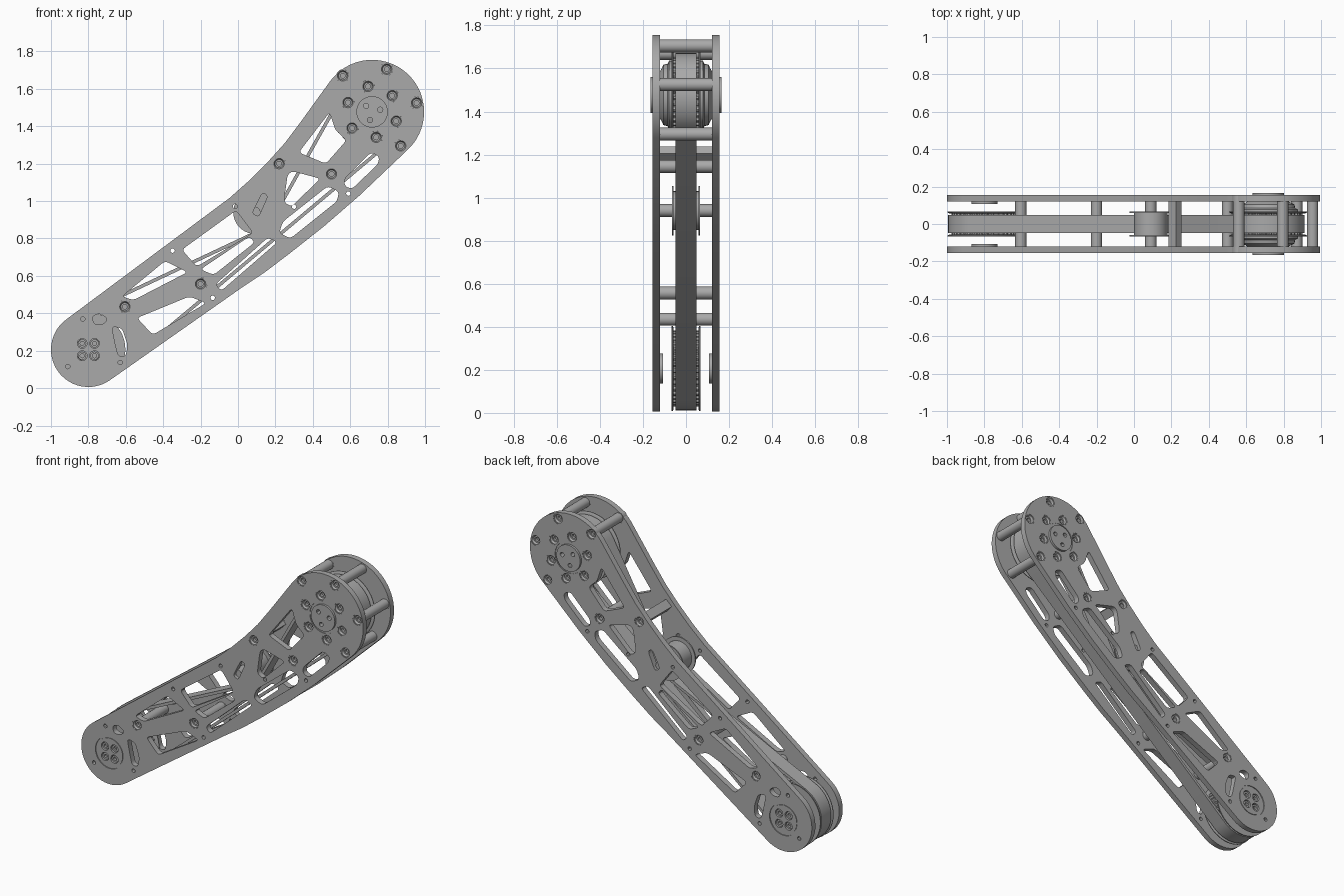
import bpy, bmesh
from math import cos, sin, pi, radians
from mathutils import Vector
from mathutils.geometry import delaunay_2d_cdt

cube = bpy.data.objects.get("Cube")
if cube:
    bpy.data.objects.remove(cube)

grey = bpy.data.materials.new("plain grey")
grey.use_nodes = True
grey.diffuse_color = (0.4, 0.4, 0.4, 1)
grey.node_tree.nodes["Principled BSDF"].inputs["Base Color"].default_value = (0.4, 0.4, 0.4, 1)


def add(name, bm):
    """Turn a bmesh into a grey object with crisp smooth shading."""
    bmesh.ops.recalc_face_normals(bm, faces=bm.faces)
    mesh = bpy.data.meshes.new(name)
    bm.to_mesh(mesh)
    bm.free()
    mesh.materials.append(grey)
    ob = bpy.data.objects.new(name, mesh)
    bpy.context.collection.objects.link(ob)
    bpy.ops.object.select_all(action='DESELECT')
    ob.select_set(True)
    bpy.context.view_layer.objects.active = ob
    bpy.ops.object.shade_smooth_by_angle(angle=radians(30))


def arc(c, r, a, b, n=24):
    """Points on an arc in the xz plane, angles in degrees."""
    return [(c[0] + r * cos(radians(a + (b - a) * i / n)),
             c[1] + r * sin(radians(a + (b - a) * i / n))) for i in range(n + 1)]


def circle(c, r, n=24):
    return arc(c, r, 0, 360, n)[:-1]


def polar(c, r, a):
    return arc(c, r, a, a, 1)[0]


def rounded(points, r=0.022):
    """Polygon with softened corners."""
    out = []
    pts = [Vector(p) for p in points]
    for i, p in enumerate(pts):
        ends = []
        for q in (pts[i - 1], pts[(i + 1) % len(pts)]):
            d = q - p
            ends.append(p + d.normalized() * min(r, d.length * 0.45))
        for k in range(5):
            t = k / 4
            out.append(ends[0] * (1 - t) ** 2 + p * 2 * t * (1 - t) + ends[1] * t * t)
    return out


def inside(x, z, loops):
    """Even-odd test of a point against all loops."""
    odd = False
    for loop in loops:
        for (ax, az), (bx, bz) in zip(loop, loop[1:] + loop[:1]):
            if (az > z) != (bz > z) and x < ax + (z - az) * (bx - ax) / (bz - az):
                odd = not odd
    return odd


def sheet(name, loops, y0, y1):
    """Flat part between two y positions; loops after the first are holes."""
    points, edges = [], []
    for loop in loops:
        start, n = len(points), len(loop)
        points += [Vector(p) for p in loop]
        edges += [(start + i, start + (i + 1) % n) for i in range(n)]
    verts, _, tris, *_ = delaunay_2d_cdt(points, edges, [], 0, 1e-6)
    bm = bmesh.new()
    bv = [bm.verts.new((v.x, y0, v.y)) for v in verts]
    for tri in tris:
        mid = sum((verts[i] for i in tri), Vector((0, 0))) / len(tri)
        if inside(mid.x, mid.y, loops):
            bm.faces.new([bv[i] for i in tri])
    grown = bmesh.ops.extrude_face_region(bm, geom=bm.faces[:], use_keep_orig=True)
    moved = [g for g in grown["geom"] if isinstance(g, bmesh.types.BMVert)]
    bmesh.ops.translate(bm, verts=moved, vec=(0, y1 - y0, 0))
    add(name, bm)


def lathe(name, c, profile, side=1, n=32):
    """Turn a (radius, y) profile about the y axis through c."""
    bm = bmesh.new()
    rings = [[bm.verts.new((x, y * side, z)) for x, z in circle(c, r, n)] for r, y in profile]
    for a, b in zip(rings, rings[1:]):
        for i in range(n):
            bm.faces.new((a[i], a[(i + 1) % n], b[(i + 1) % n], b[i]))
    bm.faces.new(rings[0])
    bm.faces.new(rings[-1])
    add(name, bm)


def rod(name, c, r, y0, y1, n=32):
    lathe(name, c, [(r, y0), (r, y1)], 1, n)


LOWER, UPPER, IDLER = (-0.8, 0.206), (0.717, 1.477), (0.09, 0.94)
INNER, OUTER = 0.12, 0.156

# Side plate outline
outline = (arc(LOWER, 0.2, 126, 305)
           + [(0.01, 0.53), (0.14, 0.617), (0.27, 0.715), (0.46, 0.865), (0.65, 1.03)]
           + arc(UPPER, 0.278, -46, 143, 36)
           + [(0.34, 1.43), (0.25, 1.31), (0.16, 1.21), (0.06, 1.11), (-0.045, 1.017)])

# Lightening windows
windows = [
    [(-0.3, 0.74), (-0.01, 0.95), (0.08, 0.83), (-0.22, 0.65)],
    [(-0.62, 0.49), (-0.39, 0.68), (-0.27, 0.62), (-0.56, 0.47)],
    [(-0.2, 0.635), (0.06, 0.81), (0.09, 0.78), (-0.13, 0.605)],
    [(-0.12, 0.555), (0.16, 0.805), (0.21, 0.78), (-0.09, 0.52)],
    [(-0.54, 0.375), (-0.26, 0.49), (-0.17, 0.455), (-0.455, 0.285)],
    [(0.24, 0.89), (0.48, 1.08), (0.54, 1.05), (0.53, 1.0), (0.28, 0.8), (0.22, 0.83)],
    [(0.57, 1.12), (0.71, 1.26), (0.755, 1.24), (0.75, 1.2), (0.61, 1.065), (0.57, 1.08)],
    [(0.245, 0.995), (0.265, 1.14), (0.29, 1.16), (0.44, 1.12), (0.285, 0.97)],
    [(0.325, 1.26), (0.49, 1.475), (0.52, 1.38), (0.58, 1.325), (0.47, 1.2)],
    [(-0.675, 0.33), (-0.62, 0.32), (-0.59, 0.23), (-0.6, 0.17), (-0.64, 0.17), (-0.655, 0.23)],
    [(-0.78, 0.385), (-0.74, 0.4), (-0.695, 0.37), (-0.72, 0.34), (-0.77, 0.34)],
    [(0.075, 0.935), (0.11, 0.915), (0.16, 1.03), (0.13, 1.045)],
]

# Fastener positions
spacers = [(0.56, 1.67), (0.795, 1.705), (0.955, 1.525), (0.87, 1.295),
           (0.5, 1.145), (-0.2, 0.557), (-0.605, 0.435)]
block = (0.22, 1.2)
ring = [polar(UPPER, 0.138, 39 + 60 * k) for k in range(6)]
screws = spacers + [block] + ring
pins = [(-0.015, 0.972), (-0.35, 0.735), (-0.135, 0.483), (0.3, 0.97), (0.59, 1.04),
        (-0.83, 0.37), (-0.91, 0.115), (-0.63, 0.137)]

holes = ([rounded(w) for w in windows] + [circle(p, 0.034) for p in screws]
         + [circle(p, 0.012, 12) for p in pins]
         + [circle(LOWER, 0.1, 40), circle(UPPER, 0.1, 40)])

for label, s in (("front", -1), ("back", 1)):
    sheet(label + "_side_plate", [outline] + holes, s * INNER, s * OUTER)
    # Recessed socket screws
    for p in screws:
        lathe(label + "_screw", p, [(0.034, INNER), (0.034, 0.154), (0.028, 0.154),
                                    (0.022, 0.142), (0.013, 0.142), (0.013, 0.126)], s, 20)
    # Lower hub with four screw holes
    bolts = [(LOWER[0] + dx, LOWER[1] + dz) for dx in (-0.033, 0.033) for dz in (-0.033, 0.033)]
    sheet(label + "_lower_hub", [circle(LOWER, 0.092, 40)] + [circle(p, 0.026, 16) for p in bolts],
          s * 0.126, s * 0.154)
    rod(label + "_lower_hub_back", LOWER, 0.07, s * 0.107, s * 0.126)
    sheet(label + "_lower_bearing_ring", [circle(LOWER, 0.1, 40), circle(LOWER, 0.092, 40)],
          s * INNER, s * 0.15)
    for p in bolts:
        lathe(label + "_hub_screw", p, [(0.022, 0.126), (0.022, 0.146), (0.011, 0.146),
                                        (0.011, 0.132)], s, 16)
    # Upper hub with three holes
    sheet(label + "_upper_hub",
          [circle(UPPER, 0.084, 40)] + [circle(polar(UPPER, 0.045, 15 + k * 120), 0.014, 12)
                                        for k in range(3)], s * 0.132, s * 0.166)
    sheet(label + "_upper_bearing_ring", [circle(UPPER, 0.1, 40), circle(UPPER, 0.084, 40)],
          s * INNER, s * 0.152)
    lathe(label + "_upper_boss", UPPER, [(0.16, 0.066), (0.16, 0.078), (0.145, 0.085),
                                         (0.14, 0.105), (0.125, 0.112), (0.09, 0.132)], s, 40)

# Standoffs between the plates
for p in spacers:
    rod("standoff", p, 0.03, -INNER, INNER, 24)
bx, bz = block
sheet("cross_block", [[(bx - 0.035, bz), (bx + 0.005, bz + 0.038), (bx + 0.035, bz + 0.005),
                       (bx - 0.005, bz - 0.035)]], -INNER, INNER)

# Toothed pulleys with flanges
for label, c, rim in (("lower", LOWER, 0.198), ("upper", UPPER, 0.208)):
    teeth = [polar(c, 0.166 if k % 4 < 2 else 0.176, k * 2.5) for k in range(144)]
    sheet(label + "_pulley", [teeth], -0.058, 0.058)
    for s in (-1, 1):
        lathe(label + "_pulley_flange", c, [(rim - 0.01, 0.057), (rim, 0.062), (rim, 0.067)], s, 48)

# Belt tensioning roller and its axle
rod("idler_roller", IDLER, 0.09, -0.06, 0.06)
rod("idler_axle", IDLER, 0.03, -0.135, 0.135, 24)
for s in (-1, 1):
    rod("idler_flange", IDLER, 0.115, s * 0.058, s * 0.066, 40)


# Belt wrapped round both pulleys and under the roller
def belt_line(offset):
    return (arc(LOWER, 0.185 + offset, 115, 310, 32) + arc(UPPER, 0.185 + offset, -50, 151, 32)
            + arc(IDLER, 0.1 - offset, 331, 295, 8))


sheet("drive_belt", [belt_line(0.009), belt_line(-0.009)], -0.048, 0.048)
